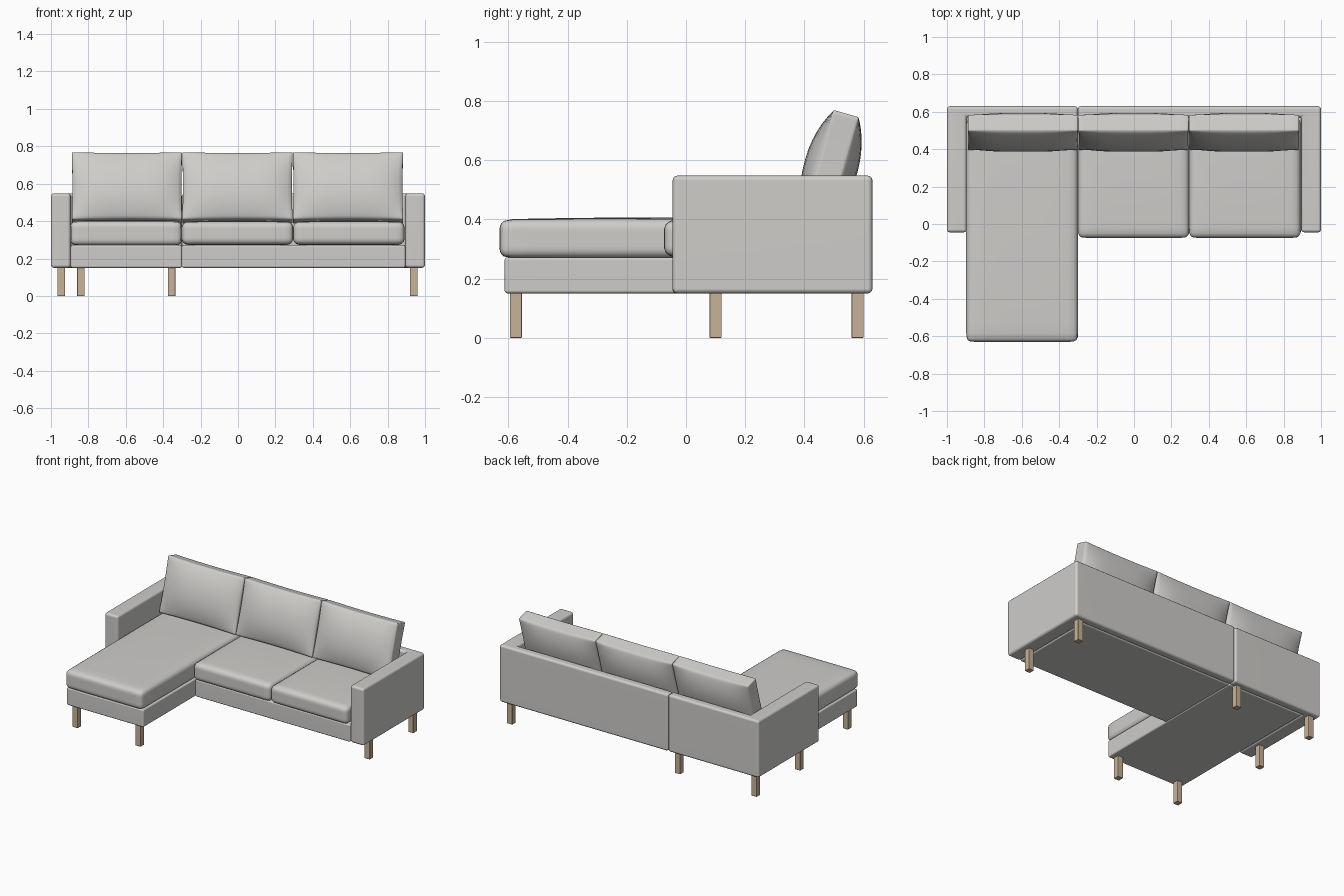
import bpy, bmesh, math
from mathutils import Vector, Matrix

if "Cube" in bpy.data.objects:
    bpy.data.objects.remove(bpy.data.objects["Cube"], do_unlink=True)


def material(name, colour):
    m = bpy.data.materials.new(name)
    m.use_nodes = True
    m.diffuse_color = (*colour, 1)
    m.node_tree.nodes["Principled BSDF"].inputs["Base Color"].default_value = (*colour, 1)
    return m


fabric = material("light_grey_fabric", (0.62, 0.61, 0.59))
wood = material("pale_wood", (0.58, 0.45, 0.31))


def finish(name, bm, mat, smooth=True):
    bmesh.ops.recalc_face_normals(bm, faces=bm.faces)
    mesh = bpy.data.meshes.new(name)
    bm.to_mesh(mesh)
    bm.free()
    mesh.materials.append(mat)
    for p in mesh.polygons:
        p.use_smooth = smooth
    ob = bpy.data.objects.new(name, mesh)
    bpy.context.scene.collection.objects.link(ob)
    return ob


def prism(name, outline, z0, z1, bevel, mat=fabric):
    """Extrude a plan outline upwards and round its edges."""
    bm = bmesh.new()
    face = bm.faces.new([bm.verts.new((x, y, z0)) for x, y in outline])
    top = bmesh.ops.extrude_face_region(bm, geom=[face])["geom"]
    verts = [v for v in top if isinstance(v, bmesh.types.BMVert)]
    bmesh.ops.translate(bm, verts=verts, vec=(0, 0, z1 - z0))
    bmesh.ops.recalc_face_normals(bm, faces=bm.faces)
    bmesh.ops.bevel(bm, geom=bm.edges[:], offset=bevel, segments=3,
                    profile=0.5, affect='EDGES', clamp_overlap=True)
    ob = finish(name, bm, mat)
    ob.modifiers.new("even_shading", 'WEIGHTED_NORMAL')
    return ob


def rect(x0, x1, y0, y1):
    return [(x0, y0), (x1, y0), (x1, y1), (x0, y1)]


def cushion(name, size, centre, radius, axis, puff, pinch=0, tilt=0):
    """Rounded box, puffed along one axis, with slightly drawn-in edges."""
    half = Vector(size) / 2
    across = [i for i in range(3) if i != axis]
    bm = bmesh.new()
    bmesh.ops.create_cube(bm, size=2)
    bmesh.ops.subdivide_edges(bm, edges=bm.edges[:], cuts=15, use_grid_fill=True)
    for v in bm.verts:
        u = Vector([math.sin(c * math.pi / 2) for c in v.co])
        q = Vector([h * c for h, c in zip(half, u)])
        inner = Vector([max(radius - h, min(h - radius, c)) for h, c in zip(half, q)])
        p = inner + (q - inner).normalized() * radius
        a, b = across
        p[axis] += puff * u[axis] * (1 - u[a] ** 4) * (1 - abs(u[b]) ** 2.2)
        p[b] *= 1 - pinch * (1 - u[a] ** 2)
        p[a] *= 1 - pinch / 2 * (1 - u[b] ** 2)
        v.co = p
    bm.transform(Matrix.Translation(centre) @ Matrix.Rotation(-tilt, 4, 'X'))
    return finish(name, bm, fabric)


BACK, INNER, ARM, FRONT, SPLIT = 0.63, 0.57, 0.895, -0.045, -0.3
FLOOR, DECK, TOP = 0.15, 0.272, 0.548

# Arms joined with their stretch of back panel
for name, s in (("right_arm_and_back", -1), ("left_arm_and_back", 1)):
    prism(name, [(s, FRONT), (s, BACK), (SPLIT, BACK), (SPLIT, INNER),
                 (s * ARM, INNER), (s * ARM, FRONT)], FLOOR, TOP, 0.016)

# Bases under the seats
prism("chaise_base", rect(-ARM, SPLIT, -0.613, INNER), FLOOR, DECK, 0.01)
prism("seat_base", rect(SPLIT, ARM, FRONT, INNER), FLOOR, DECK, 0.01)


def seat(name, x0, x1, front, z0, z1):
    cushion(name, (x1 - x0, INNER - front, z1 - z0),
            ((x0 + x1) / 2, (INNER + front) / 2, (z0 + z1) / 2), 0.032, 2, 0.007)


# Seat cushions
seat("chaise_cushion", -0.897, SPLIT, -0.63, 0.27, 0.4)
seat("middle_seat_cushion", SPLIT, 0.295, -0.074, 0.275, 0.396)
seat("left_seat_cushion", 0.295, 0.89, -0.074, 0.275, 0.396)

# Leaning back cushions
for name, x in (("right", -0.594), ("middle", -0.003), ("left", 0.588)):
    cushion(name + "_back_cushion", (0.59, 0.092, 0.374), (x, 0.49, 0.578),
            0.008, 1, 0.045, 0.025, math.radians(16))

# Square legs
legs = [(x, y) for x in (-0.945, 0.94) for y in (0.1, 0.58)]
legs += [(-0.355, 0.58), (-0.84, -0.575), (-0.355, -0.575)]
for i, (x, y) in enumerate(legs):
    prism(f"leg_{i + 1}", rect(x - 0.02, x + 0.02, y - 0.02, y + 0.02),
          0, FLOOR + 0.005, 0.002, wood)
